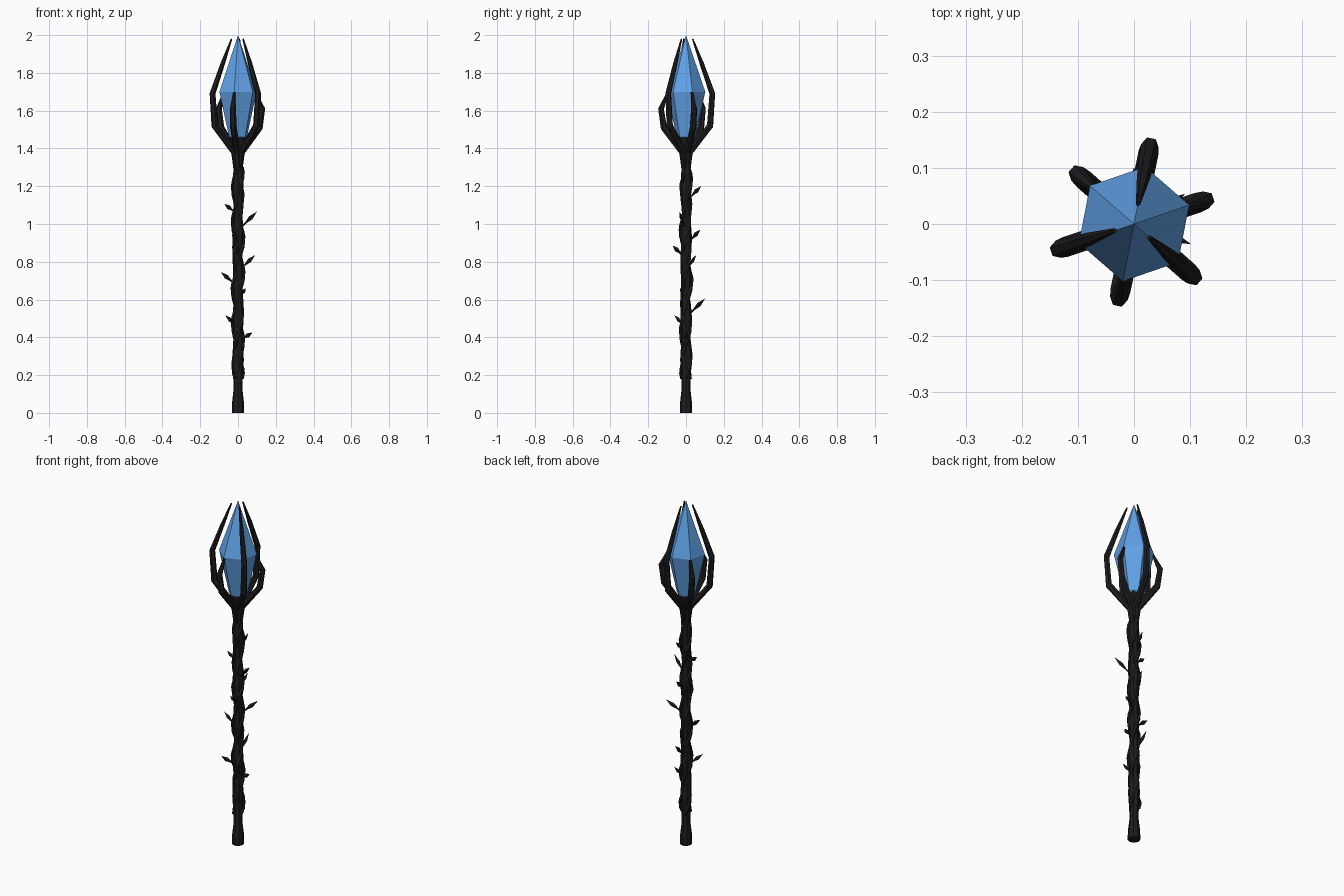
import bpy, math
from mathutils import Vector

if "Cube" in bpy.data.objects:
    bpy.data.objects.remove(bpy.data.objects["Cube"])


def material(name, rgb):
    m = bpy.data.materials.new(name)
    m.diffuse_color = (*rgb, 1)
    m.use_nodes = True
    m.node_tree.nodes["Principled BSDF"].inputs["Base Color"].default_value = m.diffuse_color
    return m


DARK = material("dark_wood", (0.012, 0.012, 0.014))
BLUE = material("blue_crystal", (0.12, 0.36, 0.8))


def make(name, verts, faces, mat):
    me = bpy.data.meshes.new(name)
    me.from_pydata(verts, [], faces)
    me.materials.append(mat)
    ob = bpy.data.objects.new(name, me)
    bpy.context.collection.objects.link(ob)
    return ob


def tube(name, pts, radii, sides, ref, mat=DARK, flat=1.0, phase=0.0):
    """Sweep a polygon along points; ref fixes the first cross-section axis."""
    pts = [Vector(p) for p in pts]
    verts, faces = [], []
    last = len(pts) - 1
    for i, (p, r) in enumerate(zip(pts, radii)):
        t = (pts[min(i + 1, last)] - pts[max(i - 1, 0)]).normalized()
        v = t.cross(Vector(ref)).normalized()
        u = v.cross(t)
        for k in range(sides):
            a = phase + math.tau * k / sides
            verts.append(p + u * (r * math.cos(a)) + v * (r * flat * math.sin(a)))
    for i in range(last):
        for k in range(sides):
            a, b = i * sides + k, i * sides + (k + 1) % sides
            faces.append((a, b, b + sides, a + sides))
    faces.append(tuple(reversed(range(sides))))
    faces.append(tuple(range(last * sides, (last + 1) * sides)))
    return make(name, verts, faces, mat)


def polar(r, deg, z):
    a = math.radians(deg)
    return (r * math.cos(a), r * math.sin(a), z)


# Crystal: six-sided bipyramid, girdle at z 1.7, narrowed lower end
def crystal():
    verts = [(0, 0, 2.0)]
    for r, z in ((0.104, 1.7), (0.05, 1.46)):
        verts += [polar(r, 19 + 60 * k, z) for k in range(6)]
    verts.append((0, 0, 1.42))
    faces = []
    for k in range(6):
        n = (k + 1) % 6
        faces += [(0, 1 + k, 1 + n), (1 + k, 7 + k, 7 + n, 1 + n), (7 + k, 13, 7 + n)]
    make("crystal", verts, faces, BLUE)


crystal()

# Claws: alternating short and long, six around the crystal
SHORT = [(0.010, 1.29), (0.020, 1.38), (0.120, 1.51), (0.135, 1.61), (0.092, 1.71)]
LONG = [(0.010, 1.29), (0.020, 1.38), (0.130, 1.52), (0.142, 1.69),
        (0.085, 1.85), (0.036, 1.98)]
for k in range(6):
    ang = 18.5 + 60 * k
    path, rad = ((SHORT, [0.015, 0.018, 0.018, 0.016, 0.005]) if k % 2 == 0 else
                 (LONG, [0.015, 0.018, 0.018, 0.016, 0.012, 0.004]))
    tube(f"claw_{k + 1}", [polar(r, ang, z) for r, z in path], rad, 6,
         polar(1, ang, 0), phase=math.pi / 6)

# Cup holding the crystal
tube("crystal_cup", [(0, 0, 1.36), (0, 0, 1.42), (0, 0, 1.47)],
     [0.022, 0.036, 0.046], 8, (1, 0, 0))

# Shaft core: flared foot, gently uneven up the length
core = [(0, 0.033), (0.05, 0.032), (0.13, 0.023), (0.2, 0.026), (0.28, 0.031),
        (0.4, 0.024), (0.5, 0.03), (0.6, 0.022), (0.72, 0.027), (0.82, 0.022),
        (0.94, 0.031), (1.06, 0.022), (1.2, 0.03), (1.32, 0.022), (1.39, 0.032)]
tube("shaft", [(0, 0, z) for z, r in core], [r for z, r in core], 8, (1, 0, 0))

# Three vines winding round the shaft
for j in range(3):
    pts, rad = [], []
    for i in range(41):
        t = i / 40
        wave = 0.025 + 0.005 * math.sin(9 * t * math.pi + j)
        pts.append(polar(wave, 120 * j + 720 * t, 0.18 + 1.12 * t))
        rad.append(0.010 if 0 < i < 40 else 0.006)
    tube(f"vine_{j + 1}", pts, rad, 5, (0, 0.01, 1) if j else (0.01, 0, 1))

# Thorn leaves: tip x, y, z and rise from the root
LEAVES = [(0.1, -0.035, 1.065, 0.08), (-0.07, 0.0, 1.105, 0.04), (0.01, 0.08, 1.2, 0.06),
          (0.01, 0.075, 0.97, 0.06), (0.0, -0.07, 0.885, 0.05), (0.09, 0.053, 0.835, 0.07),
          (-0.09, 0.0, 0.745, 0.06), (0.04, -0.03, 0.66, 0.04), (0.0, 0.1, 0.605, 0.08),
          (-0.065, -0.06, 0.515, 0.05), (0.075, 0.0, 0.425, 0.035)]
for n, (x, y, z, rise) in enumerate(LEAVES):
    tip = Vector((x, y, z))
    root = Vector((x, y, 0)).normalized() * 0.02 + Vector((0, 0, z - rise))
    pts = [root.lerp(tip, f) for f in (0, 0.3, 0.6, 1)]
    tube(f"leaf_{n + 1}", pts, [0.004, 0.005, 0.012, 0.0005], 4, (0, 0, 1), flat=0.9)
